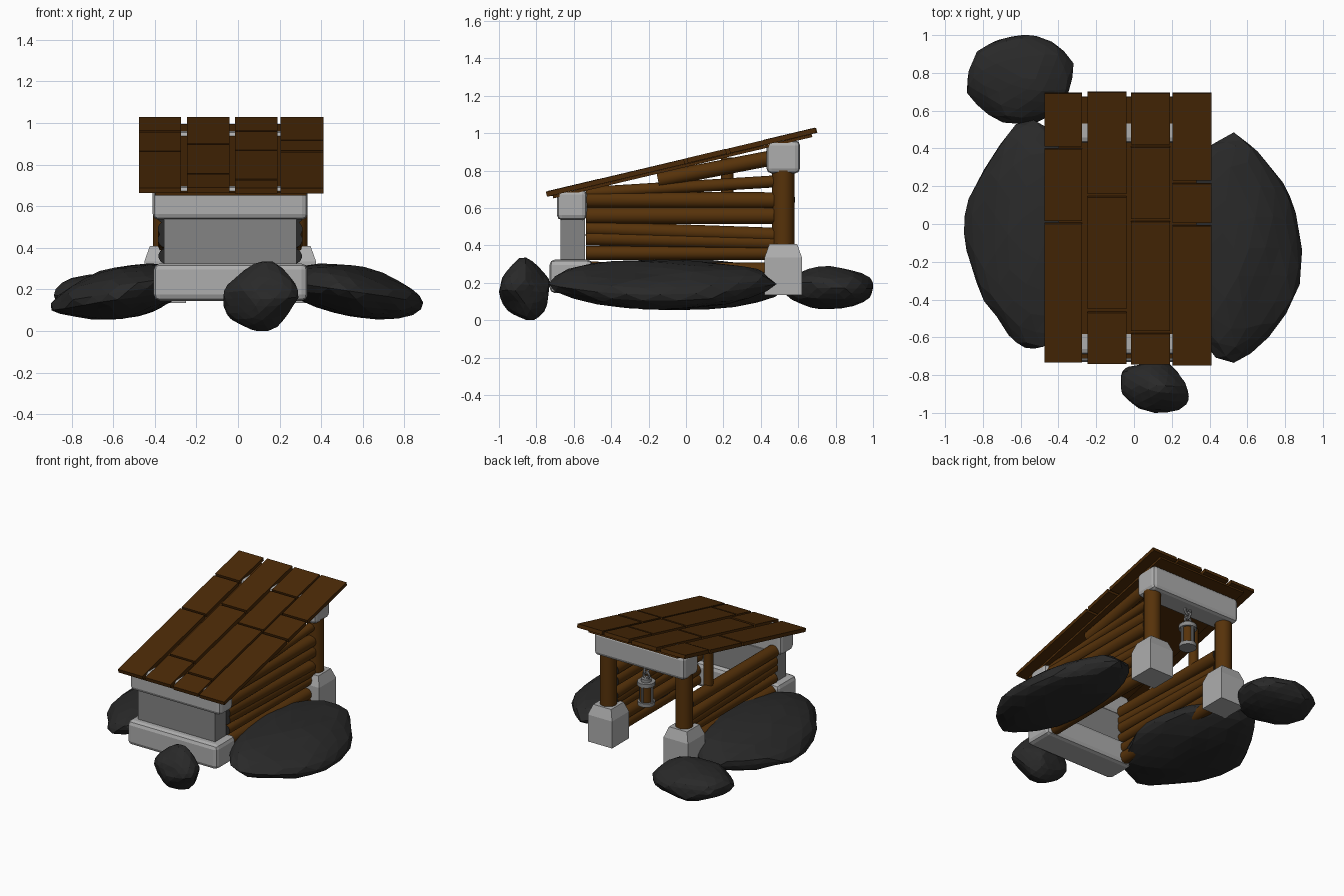
import bpy, bmesh, math, random
from mathutils import Vector, noise

cube = bpy.data.objects.get("Cube")
if cube:
    bpy.data.objects.remove(cube, do_unlink=True)


def material(name, r, g, b):
    m = bpy.data.materials.new(name)
    m.use_nodes = True
    m.diffuse_color = (r, g, b, 1)
    m.node_tree.nodes["Principled BSDF"].inputs["Base Color"].default_value = (r, g, b, 1)
    return m


ROOF = material("roof_brown", 0.068, 0.022, 0.002)
LOG = material("log_brown", 0.094, 0.032, 0.003)
PALE = material("pale_stone", 0.42, 0.42, 0.42)
MID = material("mid_stone", 0.23, 0.23, 0.23)
DARK = material("dark_rock", 0.022, 0.022, 0.022)
IRON = material("lantern_metal", 0.26, 0.26, 0.26)

CX = -0.0375            # centre line of the shelter
RISE = 0.237            # roof rise per unit of depth
SLOPE = math.atan(RISE)


def roof_height(y):
    return 0.69 + (y + 0.745) * RISE


def finish(ob, name, mat):
    ob.name = ob.data.name = name
    ob.data.materials.append(mat)
    return ob


def box(name, lo, hi, mat, bevel=0.0):
    lo, hi = Vector(lo), Vector(hi)
    bpy.ops.mesh.primitive_cube_add(size=1, location=(lo + hi) / 2)
    ob = finish(bpy.context.object, name, mat)
    for v in ob.data.vertices:
        v.co = Vector(a * b for a, b in zip(v.co, hi - lo))
    if bevel:
        mod = ob.modifiers.new("bevel", "BEVEL")
        mod.width, mod.segments = bevel, 2
    return ob


def rod(name, a, b, r, mat, sides=14, end_mat=None):
    a, b = Vector(a), Vector(b)
    bpy.ops.mesh.primitive_cylinder_add(vertices=sides, radius=r, depth=(b - a).length,
                                        location=(a + b) / 2)
    ob = finish(bpy.context.object, name, mat)
    ob.rotation_euler = (b - a).to_track_quat("Z", "Y").to_euler()
    bpy.ops.object.shade_smooth_by_angle(angle=math.radians(40))
    if end_mat:
        ob.data.materials.append(end_mat)
        for p in ob.data.polygons:
            p.material_index = int(abs(p.normal.z) > 0.9)
    return ob


def roof_board(name, x0, x1, y0, y1, drop, thick, mat):
    """Board lying on the roof slope, its top `drop` below the roof surface."""
    length = (y1 - y0) / math.cos(SLOPE)
    ob = box(name, (x0, 0, -drop - thick), (x1, length, -drop), mat)
    for v in ob.data.vertices:
        v.co += ob.location
    ob.location = (0, y0, roof_height(y0))
    ob.rotation_euler.x = SLOPE
    return ob


def rock(name, lo, hi, seed, tips, tilt=0.0, chips=14, depth=0.9):
    """Faceted boulder: a ball chipped by random planes, drawn out towards its
    tips (direction, amount), tilted along x and fitted to a bounding box."""
    rng = random.Random(seed)
    bm = bmesh.new()
    bmesh.ops.create_icosphere(bm, subdivisions=3, radius=1)
    planes = [Vector([rng.gauss(0, 1) for _ in range(3)]).normalized() for _ in range(chips)]
    for v in bm.verts:
        unit = v.co.copy()
        v.co *= 1 + 0.08 * noise.noise(unit * 2 + Vector((seed, 0, 0)))
        for n in planes:
            v.co -= n * max(0, v.co.dot(n) - depth) * 0.8
        for tip, amount in tips:
            tip = Vector(tip).normalized()
            v.co += tip * amount * max(0, unit.dot(tip)) ** 5
        v.co.z += tilt * v.co.x
    for i in range(3):
        low = min(v.co[i] for v in bm.verts)
        span = max(v.co[i] for v in bm.verts) - low
        for v in bm.verts:
            v.co[i] = lo[i] + (v.co[i] - low) / span * (hi[i] - lo[i])
    bmesh.ops.dissolve_limit(bm, angle_limit=math.radians(4), verts=bm.verts, edges=bm.edges)
    me = bpy.data.meshes.new(name)
    bm.to_mesh(me)
    bm.free()
    ob = bpy.data.objects.new(name, me)
    bpy.context.collection.objects.link(ob)
    return finish(ob, name, DARK)


# Boulders
rock("left_boulder", (0.24, -0.735, 0.055), (0.89, 0.485, 0.325), 3,
     [((1, -0.1, -0.15), 0.28)], -0.35)
rock("right_boulder", (-0.9, -0.66, 0.055), (-0.23, 0.55, 0.325), 8,
     [((-1, 0.05, -0.15), 0.25)], 0.35, 9, 0.94)
rock("back_boulder", (-0.885, 0.53, 0.06), (-0.32, 1.0, 0.29), 5,
     [((0.3, -0.1, 1), 0.15)])
rock("front_boulder", (-0.07, -1.0, 0.0), (0.29, -0.73, 0.335), 12,
     [((0.2, -0.05, 1), 0.4), ((1, -0.8, 0.2), 0.25), ((-1, 0.4, -0.3), 0.2),
      ((0, 0.1, -1), 0.15)], 0, 12, 0.8)

# Front stone wall and the lintels
box("front_base", (-0.405, -0.73, 0.145), (0.335, -0.5, 0.325), PALE, 0.03)
box("front_wall", (-0.355, -0.67, 0.31), (0.28, -0.54, 0.55), MID)
box("front_lintel", (-0.41, -0.69, 0.535), (0.335, -0.53, 0.698), PALE, 0.027)
box("back_lintel", (-0.41, 0.43, 0.785), (0.335, 0.61, 0.962), PALE, 0.027)

# Log side walls: height at front, height at back, radius, front end
LOGS = [(0.2, 0.2, 0.045, -0.535), (0.27, 0.265, 0.043, -0.535), (0.36, 0.36, 0.037, -0.535),
        (0.44, 0.415, 0.04, -0.535), (0.49, 0.455, 0.04, -0.535), (0.56, 0.56, 0.046, -0.535),
        (0.645, 0.64, 0.044, -0.535), (0.68, 0.742, 0.032, -0.535), (0.75, 0.87, 0.041, -0.15)]
# The right wall stops lower and carries a short strut instead
for side, s, count in (("left", 1, 9), ("right", -1, 6)):
    x = CX + s * 0.308
    for i, (zf, zb, r, yf) in enumerate(LOGS[:count]):
        rod(f"{side}_wall_log_{i + 1}", (x, yf, zf), (x, 0.47, zb), r, LOG, end_mat=DARK)
    # Back post on a stone foot with a tapered top
    px = CX + s * 0.3125
    rod(f"{side}_post", (px, 0.52, 0.39), (px, 0.52, 0.8), 0.059, LOG, 16)
    bpy.ops.mesh.primitive_cube_add(size=0.2, location=(px, 0.52, 0.235))
    foot = finish(bpy.context.object, f"{side}_post_foot", PALE)
    bm = bmesh.new()
    bm.from_mesh(foot.data)
    top = [f for f in bm.faces if f.normal.z > 0.9]
    cap = bmesh.ops.extrude_face_region(bm, geom=top)["geom"]
    bmesh.ops.delete(bm, geom=top, context="FACES_ONLY")
    for v in cap:
        if isinstance(v, bmesh.types.BMVert):
            v.co = (v.co.x * 0.74, v.co.y * 0.74, v.co.z + 0.073)
    bm.to_mesh(foot.data)
    bm.free()
rod("right_wall_strut", (-0.338, 0.22, 0.57), (-0.338, 0.22, 0.87), 0.034, LOG)

# Roof planks over a thin under-layer
COLUMNS = [(-0.475, -0.275, [(-0.735, 0.0), (0.015, 0.395), (0.41, 0.69)]),
           (-0.245, -0.04, [(-0.74, -0.47), (-0.452, 0.14), (0.157, 0.695)]),
           (-0.015, 0.19, [(-0.745, -0.583), (-0.568, 0.01), (0.025, 0.405), (0.42, 0.69)]),
           (0.205, 0.41, [(-0.75, -0.012), (0.004, 0.212), (0.23, 0.69)])]
rng = random.Random(2)
for c, (x0, x1, rows) in enumerate(COLUMNS):
    for r, (y0, y1) in enumerate(rows):
        roof_board(f"roof_plank_{c + 1}_{r + 1}", x0, x1, y0, y1,
                   rng.uniform(0, 0.004), 0.027, ROOF)
roof_board("roof_underlayer", -0.4, 0.33, -0.72, 0.665, 0.03, 0.016, ROOF)

# Hanging lantern
ly = 0.52
rod("lantern_base", (CX, ly, 0.485), (CX, ly, 0.512), 0.06, IRON)
rod("lantern_core", (CX, ly, 0.51), (CX, ly, 0.635), 0.045, LOG)
rod("lantern_cap", (CX, ly, 0.63), (CX, ly, 0.658), 0.062, IRON)
rod("lantern_crown", (CX, ly, 0.658), (CX, ly, 0.68), 0.036, IRON)
for i in range(4):
    a = math.pi * i / 2
    x, y = CX + 0.05 * math.cos(a), ly + 0.05 * math.sin(a)
    rod(f"lantern_bar_{i + 1}", (x, y, 0.51), (x, y, 0.635), 0.009, IRON, 8)
for i, z in enumerate((0.7, 0.737, 0.772)):
    bpy.ops.mesh.primitive_torus_add(major_radius=0.024, minor_radius=0.009, major_segments=14,
                                     minor_segments=6, location=(CX, ly, z),
                                     rotation=(math.pi / 2, 0, (i % 2) * math.pi / 2))
    finish(bpy.context.object, f"lantern_chain_link_{i + 1}", IRON)
    bpy.ops.object.shade_smooth_by_angle()
